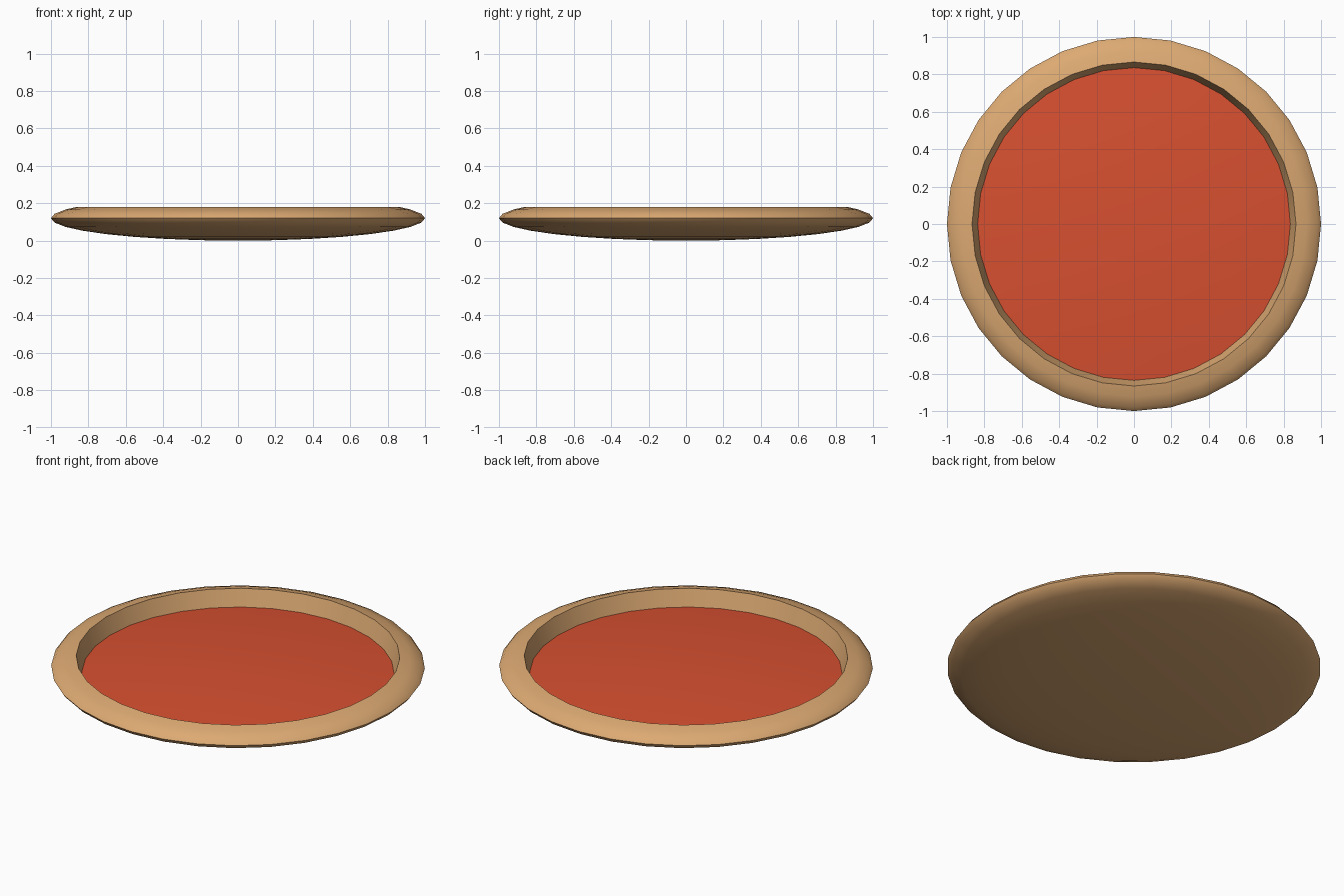
import bpy, bmesh
from math import sin, cos, radians, pi

if "Cube" in bpy.data.objects:
    bpy.data.objects.remove(bpy.data.objects["Cube"])

SIDES = 32


def material(name, rgb):
    m = bpy.data.materials.new(name)
    m.diffuse_color = (*rgb, 1)
    m.use_nodes = True
    m.node_tree.nodes["Principled BSDF"].inputs["Base Color"].default_value = m.diffuse_color
    return m


def lathe(name, profile, mat, flat_wall=False):
    """Revolve (radius, z) points about z; a zero radius makes a pole."""
    bm = bmesh.new()
    rings = []
    for r, z in profile:
        n = 1 if r < 1e-6 else SIDES
        rings.append([bm.verts.new((r * cos(2 * pi * i / SIDES),
                                    r * sin(2 * pi * i / SIDES), z)) for i in range(n)])
    for k, (a, b) in enumerate(zip(rings, rings[1:])):
        for i in range(SIDES):
            j = (i + 1) % SIDES
            quad = [a[i % len(a)], a[j % len(a)], b[j % len(b)], b[i % len(b)]]
            f = bm.faces.new(list(dict.fromkeys(quad)))
            f.smooth = not (flat_wall and k == len(rings) - 2)
    me = bpy.data.meshes.new(name)
    bm.to_mesh(me)
    bm.free()
    me.materials.append(mat)
    ob = bpy.data.objects.new(name, me)
    bpy.context.collection.objects.link(ob)
    # keep the rim crease sharp
    me.set_sharp_from_angle(angle=radians(40))
    return ob


crust_mat = material("crust", (0.72, 0.40, 0.17))
sauce_mat = material("sauce", (0.68, 0.08, 0.03))

# crust: squashed sphere cut off at the rim, with a slightly tapered inner wall
lats = [-90 + 11.25 * i for i in range(9)] + [11.25, 22.5, 30]
outer = [(cos(radians(a)), 0.12 + 0.12 * sin(radians(a))) for a in lats]
lathe("crust", outer + [(0.835, 0.08)], crust_mat, flat_wall=True)

# sauce: gently domed disc filling the hollow
R, RISE = 0.838, 0.04
dome = [(R * t, 0.083 + RISE * (1 - t * t)) for t in (1, 0.85, 0.7, 0.5, 0.25, 0)]
lathe("sauce", dome, sauce_mat)
